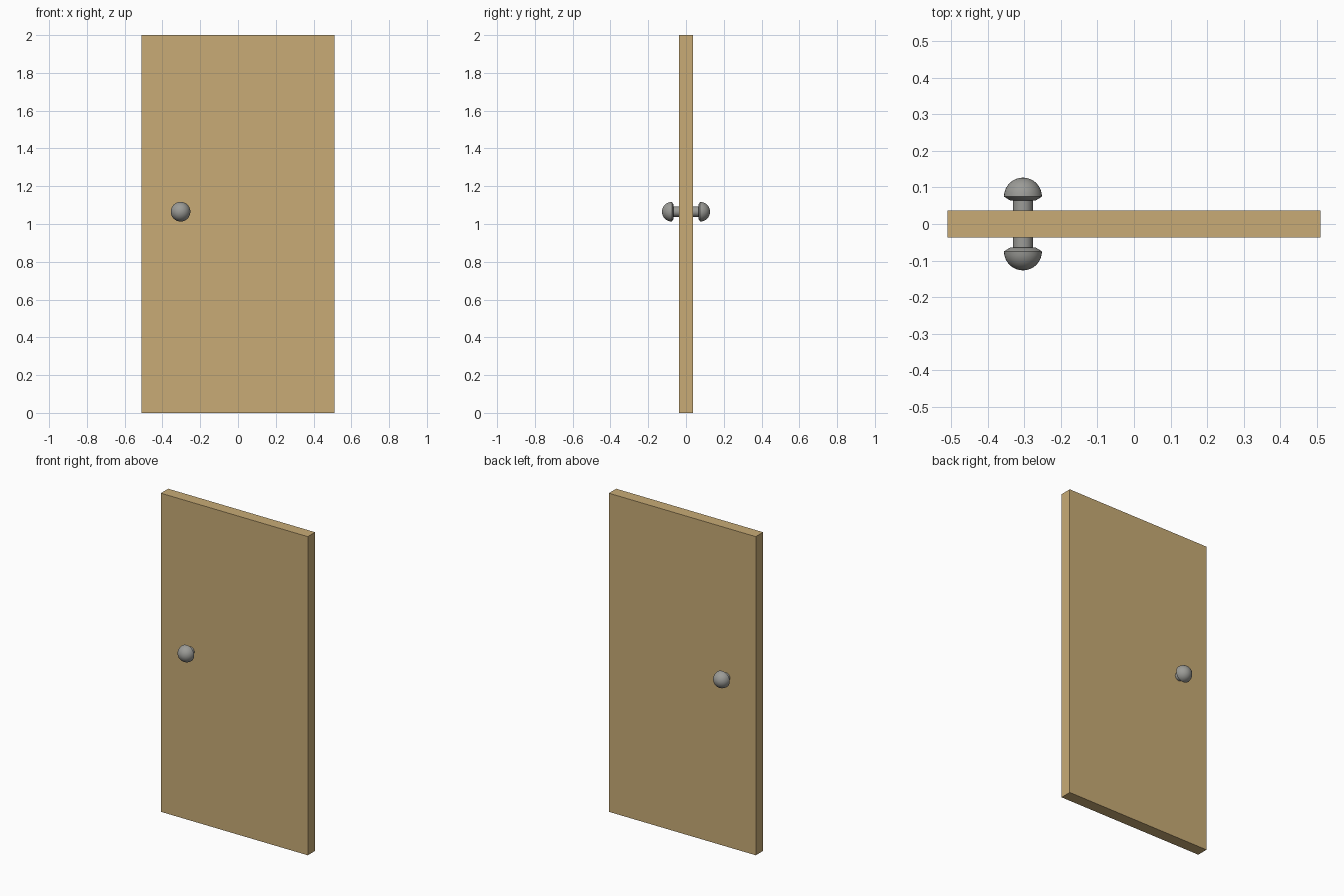
import bpy, bmesh, math
from mathutils import Matrix, Vector

if "Cube" in bpy.data.objects:
    bpy.data.objects.remove(bpy.data.objects["Cube"])


def material(name, color):
    m = bpy.data.materials.new(name)
    m.diffuse_color = (*color, 1)
    m.use_nodes = True
    m.node_tree.nodes["Principled BSDF"].inputs["Base Color"].default_value = m.diffuse_color
    return m


def add_object(name, bm, mat):
    bmesh.ops.recalc_face_normals(bm, faces=bm.faces)
    me = bpy.data.meshes.new(name)
    bm.to_mesh(me)
    bm.free()
    me.materials.append(mat)
    ob = bpy.data.objects.new(name, me)
    bpy.context.collection.objects.link(ob)
    return ob


wood = material("light wood", (0.58, 0.41, 0.18))
metal = material("grey metal", (0.33, 0.33, 0.31))

# Door slab
bm = bmesh.new()
bmesh.ops.create_cube(bm, size=1, matrix=Matrix.Translation((0, 0, 1)) @ Matrix.Diagonal((1.02, 0.073, 2, 1)))
add_object("door_panel", bm, wood)

# Knob profile (radius, distance from door centre): stem, bevelled underside, dome
R, RIM = 0.052, 0.075
profile = [(0.027, 0.03), (0.027, 0.065), (0.036, 0.065)]
profile += [(R * math.cos(a), RIM + R * math.sin(a)) for a in (math.pi / 2 * i / 8 for i in range(9))]
profile[-1] = (0, RIM + R)

# One knob on each side of the door
for name, side in (("front_knob", -1), ("back_knob", 1)):
    bm = bmesh.new()
    verts = [bm.verts.new((r, side * d, 0)) for r, d in profile]
    edges = [bm.edges.new(p) for p in zip(verts, verts[1:])]
    bmesh.ops.spin(bm, geom=verts + edges, cent=(0, 0, 0), axis=(0, 1, 0),
                   angle=math.tau, steps=32, use_merge=True)
    bmesh.ops.remove_doubles(bm, verts=bm.verts, dist=1e-5)
    ob = add_object(name, bm, metal)
    ob.location = (-0.304, 0, 1.065)
    bpy.context.view_layer.objects.active = ob
    ob.select_set(True)
    bpy.ops.object.shade_smooth_by_angle(angle=math.radians(35))
    ob.select_set(False)
